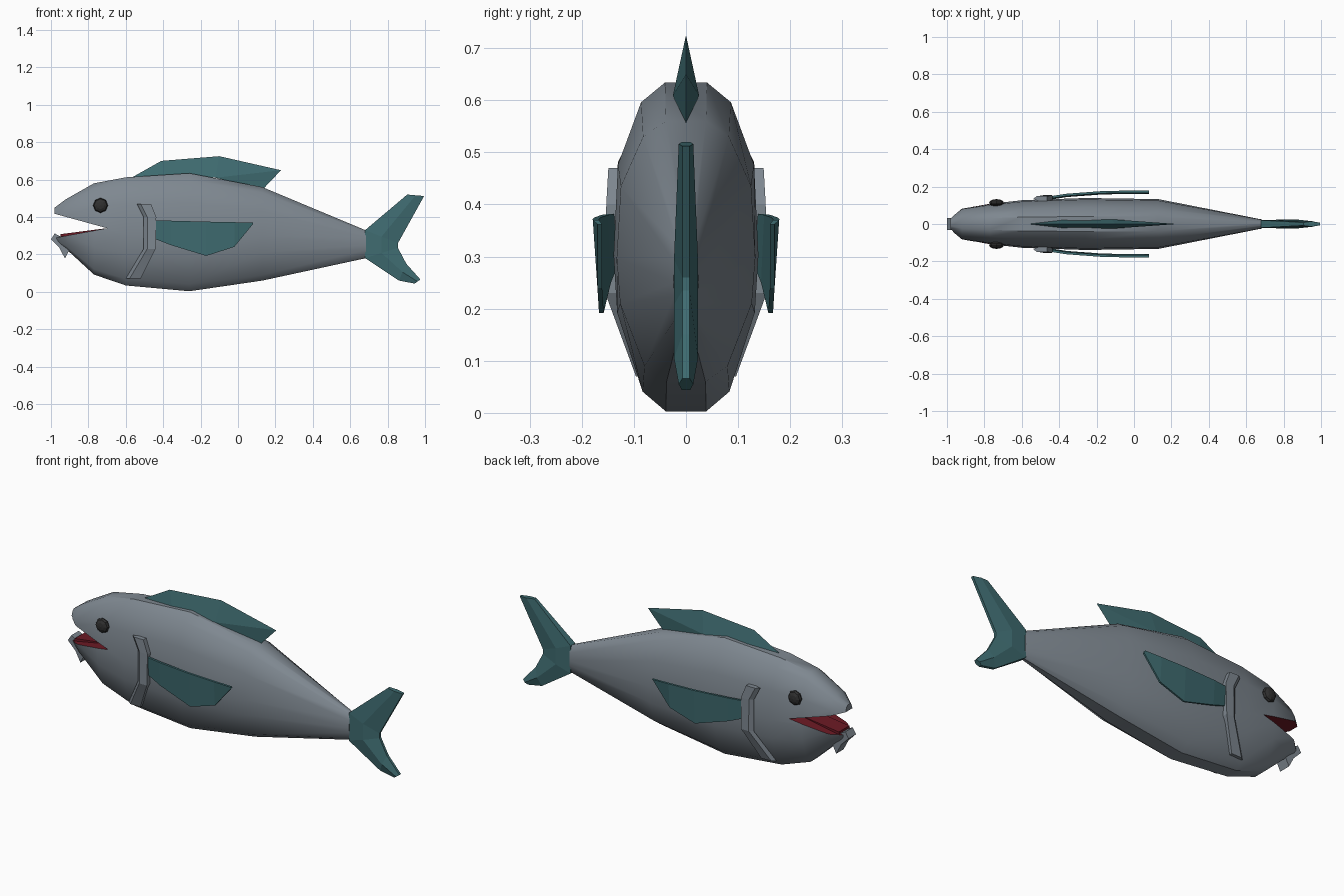
import bpy, bmesh
from mathutils import Matrix

if "Cube" in bpy.data.objects:
    bpy.data.objects.remove(bpy.data.objects["Cube"])


def material(name, rgb):
    m = bpy.data.materials.new(name)
    m.diffuse_color = (*rgb, 1)
    m.use_nodes = True
    m.node_tree.nodes["Principled BSDF"].inputs["Base Color"].default_value = m.diffuse_color
    return m


GREY = material("body_grey", (0.21, 0.245, 0.28))
TEAL = material("fin_teal", (0.05, 0.15, 0.165))
RED = material("mouth_red", (0.15, 0.01, 0.018))
DARK = material("eye_dark", (0.03, 0.03, 0.03))


def finish(name, bm, mats, index=0, mirror=False):
    bmesh.ops.recalc_face_normals(bm, faces=bm.faces)
    me = bpy.data.meshes.new(name)
    for f in bm.faces:
        f.material_index = index
    bm.to_mesh(me)
    bm.free()
    for m in mats:
        me.materials.append(m)
    ob = bpy.data.objects.new(name, me)
    bpy.context.collection.objects.link(ob)
    if mirror:
        mod = ob.modifiers.new("both_sides", 'MIRROR')
        mod.use_axis = (False, True, False)
        mod.use_mirror_merge = False
    return ob


def loft(name, rings, mats, **kw):
    """Skin closed rings of equal length and cap both ends."""
    bm = bmesh.new()
    vs = [[bm.verts.new(p) for p in r] for r in rings]
    n = len(rings[0])
    for a, b in zip(vs, vs[1:]):
        for i in range(n):
            j = (i + 1) % n
            bm.faces.new((a[i], a[j], b[j], b[i]))
    bm.faces.new(vs[0])
    bm.faces.new(vs[-1])
    return finish(name, bm, mats, **kw)


def prism(name, profile, half, mats, **kw):
    """Extrude an x-z profile symmetrically across y."""
    return loft(name, [[(x, s * half, z) for x, z in profile] for s in (-1, 1)],
                mats, **kw)


# Body: one cross-section scaled along stations (x, top, bottom, half width)
half = [(.29, 1), (.62, .88), (.94, .5), (1, -.05), (.95, -.4), (.6, -.88), (.28, -1)]
section = half + [(-y, z) for y, z in reversed(half)]
stations = [(-.98, .45, .265, .035), (-.92, .495, .23, .085), (-.77, .58, .092, .108),
            (-.60, .612, .034, .127), (-.26, .634, .003, .139), (.13, .56, .06, .133),
            (.685, .328, .18, .024)]
body = loft("body", [[(x, w * y, (t + b) / 2 + (t - b) / 2 * z) for y, z in section]
                     for x, t, b, w in stations], [GREY, RED])

# Mouth opening cut as a wedge with red inner faces
cutter = prism("mouth_cutter", [(-1.1, .45), (-.70, .34), (-1.1, .266)], .3,
               [GREY, RED], index=1)
cutter.hide_render = True
cutter.hide_set(True)
cut = body.modifiers.new("mouth", 'BOOLEAN')
cut.operation = 'DIFFERENCE'
cut.solver = 'EXACT'
cut.object = cutter

bpy.context.view_layer.objects.active = body
body.select_set(True)
bpy.ops.object.shade_smooth_by_angle(angle=0.6)

# Tongue
prism("tongue", [(-.95, .308), (-.71, .339), (-.95, .28)], .045, [RED])

# Lower lip with a small barb
prism("lower_lip", [(-1.0, .28), (-.98, .312), (-.93, .285), (-.89, .25),
                    (-.925, .178), (-.955, .235)], .032, [GREY])

# Gill covers: flush front edge, raised rear edge (front x, rear x, z, rear y)
gill = [(-.54, -.465, .47, .149), (-.505, -.437, .40, .153), (-.505, -.44, .23, .155),
        (-.60, -.52, .07, .096)]
loft("gill_cover", [[(f, y - .016, z), (f + .02, y, z), (r, y, z), (r, y - .04, z)]
                    for f, r, z, y in gill], [GREY], mirror=True)

# Pectoral fins: thin blades curving outward (x, top, bottom, y)
pec = [(-.45, .382, .285, .142), (-.36, .38, .25, .156), (-.17, .375, .192, .17),
       (-.02, .372, .24, .173), (.08, .37, .362, .173)]
loft("pectoral_fin", [[(x, y - .006, t), (x, y + .006, t), (x, y + .003 - .006, b),
                       (x, y - .012, b)] for x, t, b, y in pec], [TEAL], mirror=True)

# Dorsal fin: spindle-shaped base rising to a sharp ridge
bm = bmesh.new()
ridge = [bm.verts.new((x, 0, z)) for x, z in
         [(-.57, .61), (-.41, .70), (-.10, .725), (.23, .65), (.13, .545)]]
base = [[bm.verts.new((x, s * .025, z)) for x, z in [(-.38, .61), (-.12, .61)]]
        for s in (-1, 1)]
for a, b in base:
    for f in ((ridge[0], ridge[1], a), (ridge[1], ridge[2], b, a),
              (ridge[2], ridge[3], b), (ridge[3], ridge[4], b)):
        bm.faces.new(f)
(a, b), (c, d) = base
bm.faces.new((ridge[0], a, c))
bm.faces.new((a, b, d, c))
bm.faces.new((b, ridge[4], d))
finish("dorsal_fin", bm, [TEAL])

# Tail fin: forked loft of lens sections (leading x, z, trailing x, z)
tail = [(.905, .52, .995, .512), (.68, .33, .855, .26), (.68, .18, .855, .235),
        (.86, .06, .90, .15), (.945, .044, .975, .066)]
rings = []
for i, (ax, az, bx, bz) in enumerate(tail):
    m = ((ax + bx) / 2, (az + bz) / 2)
    t = .014 if i in (0, 4) else .023
    rings.append([(ax, -.008 if ax > .7 else -.02, az), (m[0], -t, m[1]), (bx, -.007, bz),
                  (bx, .007, bz), (m[0], t, m[1]), (ax, .008 if ax > .7 else .02, az)])
loft("tail_fin", rings, [TEAL])

# Eyes: flattened low-poly spheres
bm = bmesh.new()
bmesh.ops.create_uvsphere(bm, u_segments=8, v_segments=6, radius=.04)
bm.transform(Matrix.Translation((-.735, .113, .462)) @ Matrix.Diagonal((1, .5, 1, 1))
             @ Matrix.Rotation(1.5708, 4, 'X'))
finish("eye", bm, [DARK], mirror=True)
